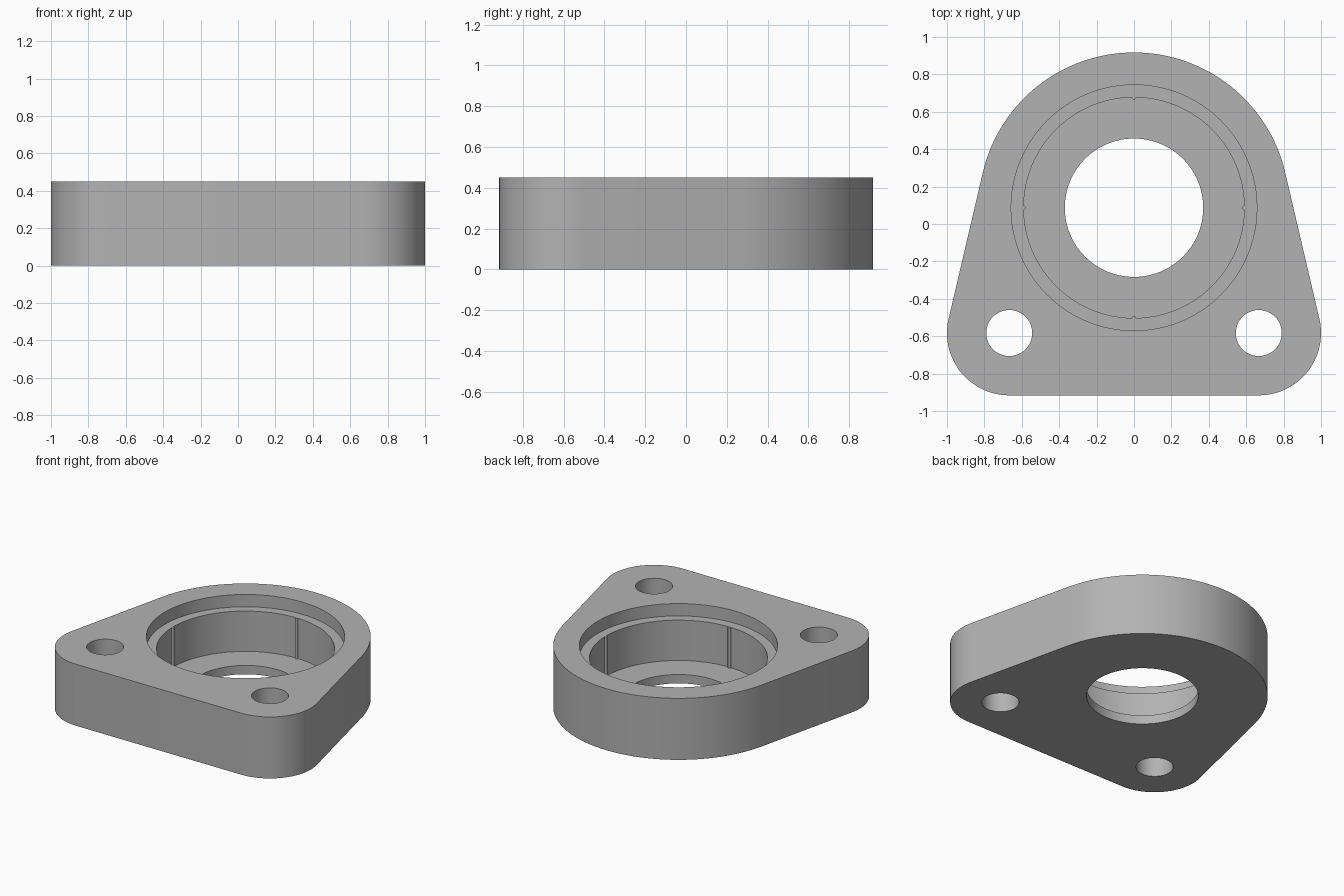
import bpy, bmesh
from math import sin, cos, pi, atan2, hypot, acos, radians

cube = bpy.data.objects.get("Cube")
if cube:
    bpy.data.objects.remove(cube)

HEIGHT, LEDGE, FLOOR = 0.45, 0.36, 0.065
CENTRE_Y, BIG_R = 0.087, 0.83
LUG_X, LUG_Y, LUG_R = 0.667, -0.583, 0.333
POCKET_R = 0.59

grey = bpy.data.materials.new("light_grey")
grey.use_nodes = True
colour = (0.45, 0.45, 0.45, 1)
grey.diffuse_color = colour
grey.node_tree.nodes["Principled BSDF"].inputs["Base Color"].default_value = colour


def arc(cx, cy, r, start, end, steps):
    angles = [start + (end - start) * i / steps for i in range(steps + 1)]
    return [(cx + r * cos(a), cy + r * sin(a)) for a in angles]


def prism(name, outline, z0, z1):
    """Closed solid made by extruding a flat outline upwards."""
    bm = bmesh.new()
    face = bm.faces.new([bm.verts.new((x, y, z0)) for x, y in outline])
    top = bmesh.ops.extrude_face_region(bm, geom=[face])["geom"]
    verts = [v for v in top if isinstance(v, bmesh.types.BMVert)]
    bmesh.ops.translate(bm, vec=(0, 0, z1 - z0), verts=verts)
    bmesh.ops.recalc_face_normals(bm, faces=bm.faces)
    mesh = bpy.data.meshes.new(name)
    bm.to_mesh(mesh)
    bm.free()
    mesh.materials.append(grey)
    obj = bpy.data.objects.new(name, mesh)
    bpy.context.collection.objects.link(obj)
    return obj


def cylinder(name, x, y, r, z0, z1, sides):
    return prism(name, arc(x, y, r, 0, 2 * pi, sides)[:-1], z0, z1)


def activate(obj):
    bpy.ops.object.select_all(action="DESELECT")
    obj.select_set(True)
    bpy.context.view_layer.objects.active = obj


# Flange outline: one large and two small arcs joined by tangent lines
dx, dy = LUG_X, LUG_Y - CENTRE_Y
tangent = atan2(dy, dx) + acos((BIG_R - LUG_R) / hypot(dx, dy))
outline = arc(0, CENTRE_Y, BIG_R, tangent, pi - tangent, 72)
outline += arc(-LUG_X, LUG_Y, LUG_R, pi - tangent, 1.5 * pi, 24)
outline += arc(LUG_X, LUG_Y, LUG_R, -pi / 2, tangent, 24)
body = prism("flange_body", outline, 0, HEIGHT)

# Stepped bearing pocket, through bore and bolt holes
cutters = [
    cylinder("recess_cutter", 0, CENTRE_Y, 0.657, LEDGE, 1, 96),
    cylinder("pocket_cutter", 0, CENTRE_Y, POCKET_R, FLOOR, 1, 96),
    cylinder("bore_cutter", 0, CENTRE_Y, 0.37, -1, 1, 96),
]
for side in (-1, 1):
    cutters.append(cylinder("bolt_hole_cutter", side * LUG_X, LUG_Y, 0.123, -1, 1, 48))

activate(body)
for cutter in cutters:
    cutter.hide_render = True
    cut = body.modifiers.new(cutter.name, "BOOLEAN")
    cut.operation, cut.solver, cut.object = "DIFFERENCE", "EXACT", cutter
    bpy.ops.object.modifier_apply(modifier=cut.name)
    bpy.data.objects.remove(cutter)
bpy.ops.object.shade_smooth_by_angle(angle=radians(30))

# Four slim ribs on the pocket wall
for i in range(4):
    a = i * pi / 2
    rib = cylinder("pocket_rib", POCKET_R * cos(a), CENTRE_Y + POCKET_R * sin(a),
                   0.012, FLOOR - 0.01, LEDGE - 0.001, 12)
    activate(rib)
    bpy.ops.object.shade_smooth_by_angle(angle=radians(40))
